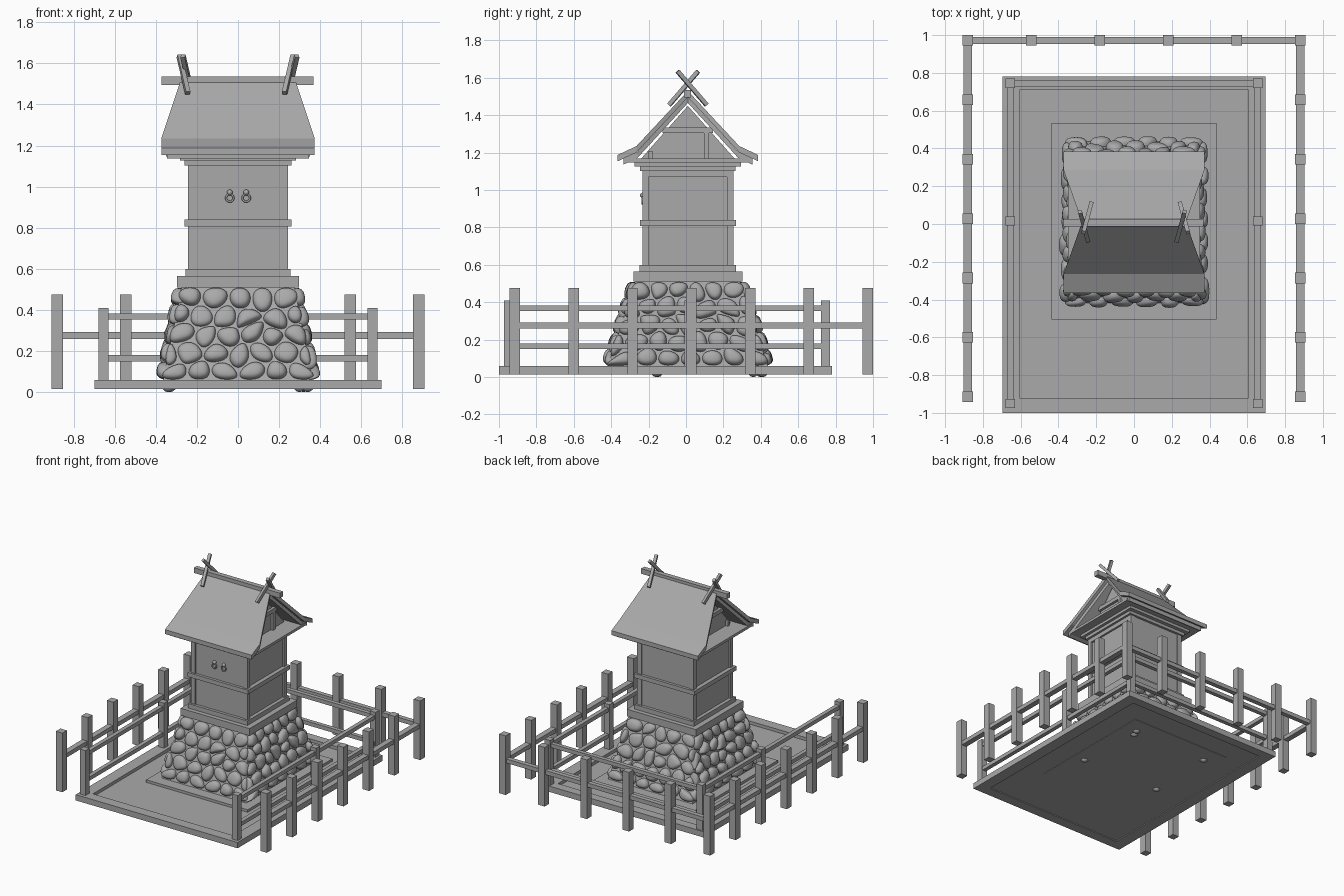
import bpy, bmesh, math, random
from mathutils import Vector

random.seed(4)
cube = bpy.data.objects.get("Cube")
if cube:
    bpy.data.objects.remove(cube, do_unlink=True)

grey = bpy.data.materials.new("plain grey")
grey.use_nodes = True
colour = (0.4, 0.4, 0.4, 1)
grey.diffuse_color = colour
grey.node_tree.nodes["Principled BSDF"].inputs["Base Color"].default_value = colour
CY = 0.01  # shrine centre line


def finish(bm, name):
    bmesh.ops.recalc_face_normals(bm, faces=bm.faces)
    mesh = bpy.data.meshes.new(name)
    bm.to_mesh(mesh)
    bm.free()
    mesh.materials.append(grey)
    obj = bpy.data.objects.new(name, mesh)
    bpy.context.collection.objects.link(obj)
    return obj


def box(name, x, y, z):
    """Box from three (low, high) ranges."""
    bm = bmesh.new()
    bmesh.ops.create_cube(bm, size=1)
    for v in bm.verts:
        v.co = [r[0] if c < 0 else r[1] for c, r in zip(v.co, (x, y, z))]
    return finish(bm, name)


def block(name, hx, hy, z0, z1):
    return box(name, (-hx, hx), (CY - hy, CY + hy), (z0, z1))


def around(c, half):
    return (c - half, c + half)


def loft(name, rings):
    """Closed solid through rings with equal point counts."""
    bm = bmesh.new()
    loops = [[bm.verts.new(p) for p in ring] for ring in rings]
    for a, b in zip(loops, loops[1:]):
        for i in range(len(a)):
            j = (i + 1) % len(a)
            bm.faces.new((a[i], a[j], b[j], b[i]))
    bm.faces.new(loops[0])
    bm.faces.new(loops[-1])
    return finish(bm, name)


def beam(name, p0, p1, w):
    p0, p1 = Vector(p0), Vector(p1)
    obj = box(name, (-w / 2, w / 2), (-w / 2, w / 2), (0, (p1 - p0).length))
    obj.location = p0
    obj.rotation_euler = (p1 - p0).to_track_quat("Z", "X").to_euler()
    return obj


# Ground frame, floor and plinth
for s in (-1, 1):
    box("ground_frame_side", sorted((s * 0.605, s * 0.697)), (-1, 0.78), (0.015, 0.06))
box("ground_frame_front", (-0.61, 0.61), (-1, -0.92), (0.015, 0.06))
box("ground_frame_back", (-0.61, 0.61), (0.71, 0.78), (0.015, 0.06))
box("floor", (-0.61, 0.61), (-0.93, 0.72), (0.022, 0.036))
box("plinth", (-0.437, 0.437), (-0.505, 0.535), (0.018, 0.056))

# Inner fence: open at the front
for s in (-1, 1):
    for y in (-0.95, 0.015, 0.745):
        box("inner_post", around(s * 0.655, 0.024), around(y, 0.024), (0.06, 0.41))
    for z in (0.165, 0.368):
        box("inner_side_rail", around(s * 0.655, 0.016), (-0.95, 0.745), around(z, 0.015))
for z in (0.165, 0.368):
    box("inner_back_rail", (-0.655, 0.655), around(0.745, 0.016), around(z, 0.015))

# Outer fence: open at the front
for s in (-1, 1):
    for i in range(7):
        box("outer_post", around(s * 0.88, 0.028), around(0.972 - i * 0.3145, 0.028), (0.015, 0.475))
    box("outer_side_rail", around(s * 0.88, 0.022), (-0.915, 0.972), (0.26, 0.292))
    for x in (0.182, 0.545):
        box("outer_back_post", around(s * x, 0.028), around(0.972, 0.028), (0.015, 0.475))
box("outer_back_rail", (-0.88, 0.88), around(0.972, 0.018), (0.26, 0.292))

# Stone mound: tapered core
BX, BY, TX, TY, Z0, Z1 = 0.365, 0.43, 0.275, 0.28, 0.05, 0.51
corners = ((-1, -1), (1, -1), (1, 1), (-1, 1))
loft("mound_core", [[(a * hx, CY + b * hy, z) for a, b in corners]
                    for hx, hy, z in ((BX, BY, Z0), (TX, TY, Z1))])


def clip(poly, point, normal):
    """Part of a flat polygon behind the line through point."""
    out = []
    for a, b in zip(poly, poly[1:] + poly[:1]):
        da, db = (a - point).dot(normal), (b - point).dot(normal)
        if da <= 0:
            out.append(a)
        if da * db < 0:
            out.append(a.lerp(b, da / (da - db)))
    return out


def face_stones(bm, base, along, up, normal, wide, narrow, height, cols):
    """Cover one sloping face with rounded irregular stones."""
    rows, seeds = 5, []
    for r in range(rows):
        v = (r + 0.5) / rows
        half = wide + (narrow - wide) * v
        n = cols - (r > 2)
        for c in range(n + r % 2):
            u = -1 + 2 * (c + 0.5 * (1 - r % 2)) / n
            seeds.append(Vector((u * half + random.uniform(-0.024, 0.024),
                                 v * height + random.uniform(-0.024, 0.024))))
    for s in seeds:
        poly = [Vector(p) for p in ((-wide - 0.012, 0.01), (wide + 0.012, 0.01),
                                    (narrow + 0.012, height), (-narrow - 0.012, height))]
        for o in seeds:
            if o is not s:
                n = (o - s).normalized()
                poly = clip(poly, (s + o) / 2 - n * 0.002, n)
        if len(poly) < 3:
            continue
        mid = sum(poly, Vector((0, 0))) / len(poly)
        bulge = random.uniform(0.028, 0.045)
        loops = []
        for scale, depth in ((0.98, -0.015), (1.02, 0.008), (0.72, bulge)):
            loops.append([bm.verts.new(base + along * q.x + up * q.y + normal * depth)
                          for q in (mid + (p - mid) * scale for p in poly)])
        for a, b in zip(loops, loops[1:]):
            for i in range(len(a)):
                j = (i + 1) % len(a)
                bm.faces.new((a[i], a[j], b[j], b[i]))
        bm.faces.new(loops[-1])


bm = bmesh.new()
for along, out, wide, narrow, far, near, cols in (
        ((1, 0, 0), (0, -1, 0), BX, TX, BY, TY, 6), ((-1, 0, 0), (0, 1, 0), BX, TX, BY, TY, 6),
        ((0, 1, 0), (1, 0, 0), BY, TY, BX, TX, 7), ((0, -1, 0), (-1, 0, 0), BY, TY, BX, TX, 7)):
    along, out = Vector(along), Vector(out)
    slope = out * (near - far) + Vector((0, 0, Z1 - Z0))
    up = slope.normalized()
    face_stones(bm, Vector((0, CY, Z0)) + out * far, along, up, along.cross(up),
                wide, narrow, slope.length, cols)
stones = finish(bm, "mound_stones")
stones.modifiers.new("rounding", "SUBSURF").levels = 2
stones.modifiers["rounding"].render_levels = 2
stones.data.shade_smooth()

# Few stones poking through the floor
bm = bmesh.new()
for x, y in ((-0.34, -0.15), (0.34, -0.16), (-0.33, 0.4), (0.32, 0.41), (0.3, 0.36)):
    new = bmesh.ops.create_icosphere(bm, subdivisions=2, radius=0.03)["verts"]
    for v in new:
        v.co = (v.co.x + x, v.co.y + y, v.co.z + 0.03)
finish(bm, "sunken_stones").data.shade_smooth()

# Footing and body
block("footing_slab", 0.297, 0.292, 0.51, 0.565)
block("footing_step", 0.255, 0.258, 0.565, 0.6)
block("body_core", 0.228, 0.236, 0.6, 1.11)
for sx in (-1, 1):
    for sy in (-1, 1):
        box("corner_post", sorted((sx * 0.205, sx * 0.243)),
            sorted((CY + sy * 0.21, CY + sy * 0.243)), (0.6, 1.11))
    box("side_header", sorted((sx * 0.22, sx * 0.243)), around(CY, 0.22), (1.07, 1.11))
block("belt", 0.26, 0.257, 0.807, 0.84)
block("cornice_lower", 0.26, 0.255, 1.103, 1.127)
block("cornice_middle", 0.282, 0.285, 1.127, 1.148)
block("cornice_upper", 0.35, 0.325, 1.148, 1.168)

# Door handles
for s in (-1, 1):
    bpy.ops.mesh.primitive_torus_add(major_radius=0.018, minor_radius=0.005, major_segments=24,
                                     minor_segments=8, location=(s * 0.04, -0.234, 0.945),
                                     rotation=(math.pi / 2, 0, 0))
    ring = bpy.context.object
    ring.name = "handle_ring"
    bpy.ops.mesh.primitive_uv_sphere_add(segments=16, ring_count=8, radius=0.014,
                                         location=(s * 0.04, -0.232, 0.972))
    knob = bpy.context.object
    knob.name = "handle_knob"
    for part in (ring, knob):
        part.data.materials.append(grey)
        part.data.shade_smooth()

# Gable wall with framing
loft("gable_wall", [[(x, CY - 0.25, 1.168), (x, CY + 0.25, 1.168), (x, CY, 1.45)]
                    for x in (-0.215, 0.215)])
for s in (-1, 1):
    xr = sorted((s * 0.2, s * 0.235))
    box("gable_beam", xr, around(CY, 0.135), (1.305, 1.335))
    box("gable_strut", xr, around(CY + 0.1, 0.013), (1.168, 1.32))
    box("gable_side_strut", xr, around(CY - 0.2, 0.01), (1.168, 1.21))


def roof_side(name, side, profile, thick):
    """Flared slope; profile holds (y, z, half width) stations."""
    rings = []
    for y, z, half in profile:
        py = CY + side * y
        rings.append([(-half, py, z), (half, py, z), (half, py, z - thick), (-half, py, z - thick)])
    return loft(name, rings)


# Roof: outer slopes over narrower inner boards
for s in (-1, 1):
    roof_side("roof_slope", s, ((0, 1.53, 0.275), (0.275, 1.235, 0.373), (0.375, 1.188, 0.373)), 0.034)
    roof_side("roof_under_board", s, ((0, 1.5, 0.25), (0.27, 1.205, 0.345), (0.345, 1.17, 0.345)), 0.034)
box("ridge_beam", (-0.372, 0.368), around(CY - 0.003, 0.019), (1.495, 1.535))

# Crossed finials at both ridge ends
for sx in (-1, 1):
    for sy in (-1, 1):
        shift = sy * 0.009
        beam("ridge_finial", (sx * 0.235 + shift, CY + sy * 0.1, 1.455),
             (sx * 0.277 + shift, CY - sy * 0.055, 1.635), 0.022)
